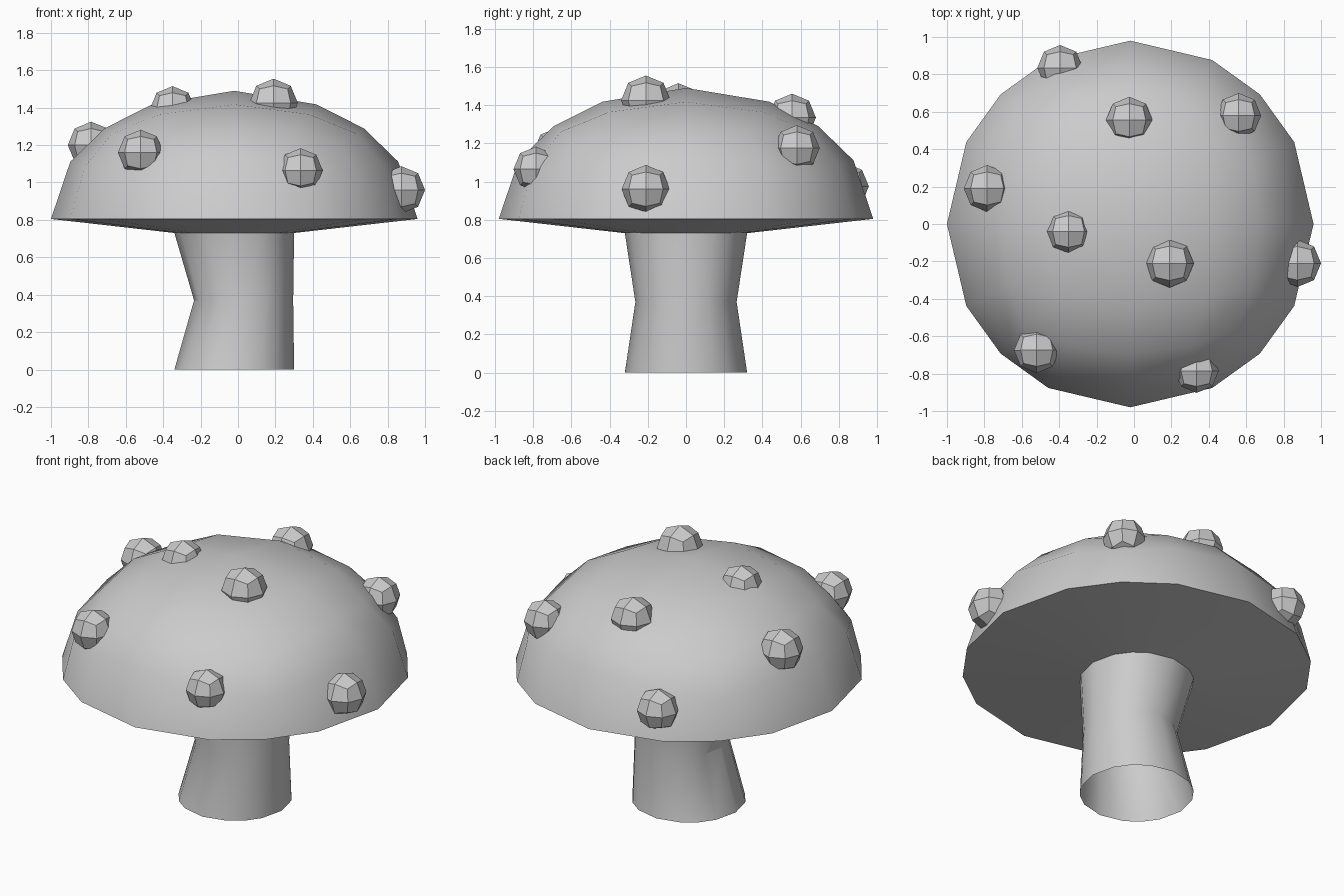
import bpy, bmesh, math
from mathutils import Vector

if "Cube" in bpy.data.objects:
    bpy.data.objects.remove(bpy.data.objects["Cube"])

AXIS_X = -0.02      # cap axis
RIM_Z = 0.805


def finish(bm, name, smooth):
    bmesh.ops.recalc_face_normals(bm, faces=bm.faces)
    me = bpy.data.meshes.new(name)
    bm.to_mesh(me)
    bm.free()
    ob = bpy.data.objects.new(name, me)
    bpy.context.collection.objects.link(ob)
    if smooth:
        bpy.ops.object.select_all(action='DESELECT')
        ob.select_set(True)
        bpy.context.view_layer.objects.active = ob
        bpy.ops.object.shade_smooth_by_angle(angle=math.radians(30))
    return ob


def cube_ball(cuts):
    """Subdivided cube pushed out to a unit sphere."""
    bm = bmesh.new()
    bmesh.ops.create_cube(bm, size=2)
    bmesh.ops.subdivide_edges(bm, edges=bm.edges[:], cuts=cuts, use_grid_fill=True)
    for v in bm.verts:
        v.co.normalize()
    return bm


# Cap: flattened upper half of a cube ball, with a shallow conical underside
bm = cube_ball(3)
bmesh.ops.delete(bm, geom=[v for v in bm.verts if v.co.z < -0.01], context='VERTS')
for v in bm.verts:
    v.co = Vector((v.co.x * 0.98 + AXIS_X, v.co.y * 0.98, v.co.z * 0.685 + RIM_Z))
rim = [e for e in bm.edges if e.is_boundary]
ext = bmesh.ops.extrude_edge_only(bm, edges=rim)
for v in ext['geom']:
    if isinstance(v, bmesh.types.BMVert):
        v.co = Vector(((v.co.x - AXIS_X) * 0.32 / 0.98 + AXIS_X, v.co.y * 0.32 / 0.98, 0.73))
finish(bm, "cap", True)

# Stem: open tube with an off-centre waist, sides matching the cap's rim
half = math.atan(0.5)
angles = [q * math.pi / 2 + a for q in range(4)
          for a in (0, half, math.pi / 4, math.pi / 2 - half)]
bm = bmesh.new()
rings = []
for cx, r, z in ((-0.02, 0.32, 0), (0.03, 0.265, 0.37), (-0.02, 0.32, 0.73)):
    rings.append([bm.verts.new((cx + r * math.cos(a), r * math.sin(a), z)) for a in angles])
n = len(angles)
for lo, hi in zip(rings, rings[1:]):
    for i in range(n):
        j = (i + 1) % n
        bm.faces.new((lo[i], lo[j], hi[j], hi[i]))
finish(bm, "stem", True)

# Spots: faceted balls half sunk into the cap (x, y, z, radius)
spots = [
    (-0.35, -0.04, 1.395, 0.12),
    (0.19, -0.21, 1.425, 0.13),
    (-0.025, 0.555, 1.335, 0.125),
    (0.56, 0.58, 1.175, 0.12),
    (-0.785, 0.19, 1.2, 0.125),
    (-0.52, -0.675, 1.16, 0.122),
    (0.335, -0.785, 1.065, 0.118),
    (-0.395, 0.835, 0.975, 0.122),
    (0.873, -0.21, 0.96, 0.127),
]
for k, (x, y, z, r) in enumerate(spots, 1):
    bm = cube_ball(1)
    for v in bm.verts:
        v.co = v.co * r + Vector((x, y, z))
    finish(bm, f"spot_{k}", False)
